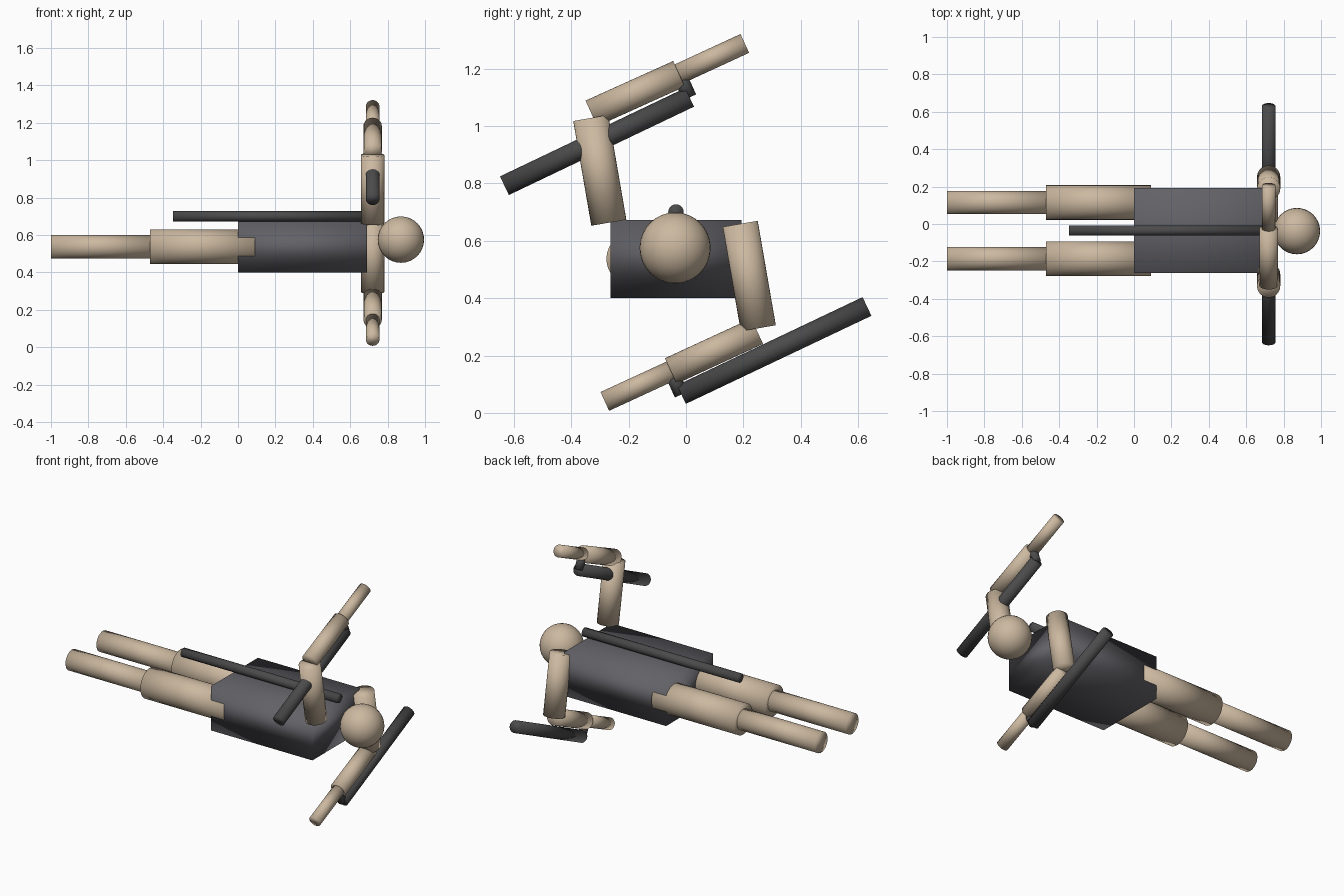
import bpy
from mathutils import Vector

if "Cube" in bpy.data.objects:
    bpy.data.objects.remove(bpy.data.objects["Cube"])


def material(name, rgb):
    m = bpy.data.materials.new(name)
    m.diffuse_color = (*rgb, 1)
    m.use_nodes = True
    m.node_tree.nodes["Principled BSDF"].inputs["Base Color"].default_value = m.diffuse_color
    return m


SKIN = material("skin", (0.60, 0.48, 0.35))
CLOTH = material("cloth", (0.12, 0.12, 0.135))
DARK = material("dark", (0.07, 0.07, 0.07))


def finish(name, mat):
    ob = bpy.context.object
    ob.name = name
    ob.data.materials.append(mat)
    bpy.ops.object.shade_smooth()
    return ob


def rod(name, a, b, r, mat):
    """Cylinder of radius r running from point a to point b."""
    a, b = Vector(a), Vector(b)
    d = b - a
    bpy.ops.mesh.primitive_cylinder_add(vertices=32, radius=r, depth=d.length, location=(a + b) / 2)
    bpy.context.object.rotation_euler = d.to_track_quat('Z', 'Y').to_euler()
    return finish(name, mat)


MID = -0.035   # body centre line in y
ARM_X = 0.72   # plane of the arms

# Torso
bpy.ops.mesh.primitive_cube_add(size=1, location=(0.345, MID, 0.536))
bpy.context.object.scale = (0.69, 0.456, 0.272)
finish("torso", CLOTH)

# Head
bpy.ops.mesh.primitive_uv_sphere_add(segments=32, ring_count=16, radius=0.124,
                                     location=(0.871, -0.038, 0.575))
finish("head", SKIN)

# Legs
for side, s in (("right", -1), ("left", 1)):
    y = MID + s * 0.15
    rod(side + "_thigh", (-0.47, y, 0.537), (0.09, y, 0.537), 0.0925, SKIN)
    rod(side + "_shin", (-1.0, y, 0.537), (-0.465, y, 0.537), 0.0625, SKIN)

# Rod along the back
rod("back_rod", (-0.347, MID, 0.70), (0.715, MID, 0.70), 0.027, DARK)

# Arms, each with a side-handled baton: shoulder, elbow, forearm start, wrist, hand tip, baton tip in (y, z)
arms = {
    "right": ((-0.269, 0.663), (-0.332, 1.028), (-0.330, 1.044), (-0.0245, 1.182),
              (0.205, 1.288), (-0.633, 0.792)),
    "left": ((0.189, 0.659), (0.252, 0.295), (0.248, 0.285), (-0.053, 0.146),
             (-0.283, 0.040), (0.631, 0.371)),
}
for side, pts in arms.items():
    shoulder, elbow, fore, wrist, hand, tip = [Vector((ARM_X, *p)) for p in pts]
    butt = wrist + Vector((0, 0.037, -0.082))
    rod(side + "_upper_arm", shoulder, elbow, 0.062, SKIN)
    rod(side + "_forearm", fore, wrist, 0.049, SKIN)
    rod(side + "_hand", wrist, hand, 0.036, SKIN)
    rod(side + "_baton_grip", wrist, butt, 0.025, DARK)
    rod(side + "_baton", butt, tip, 0.036, DARK)
